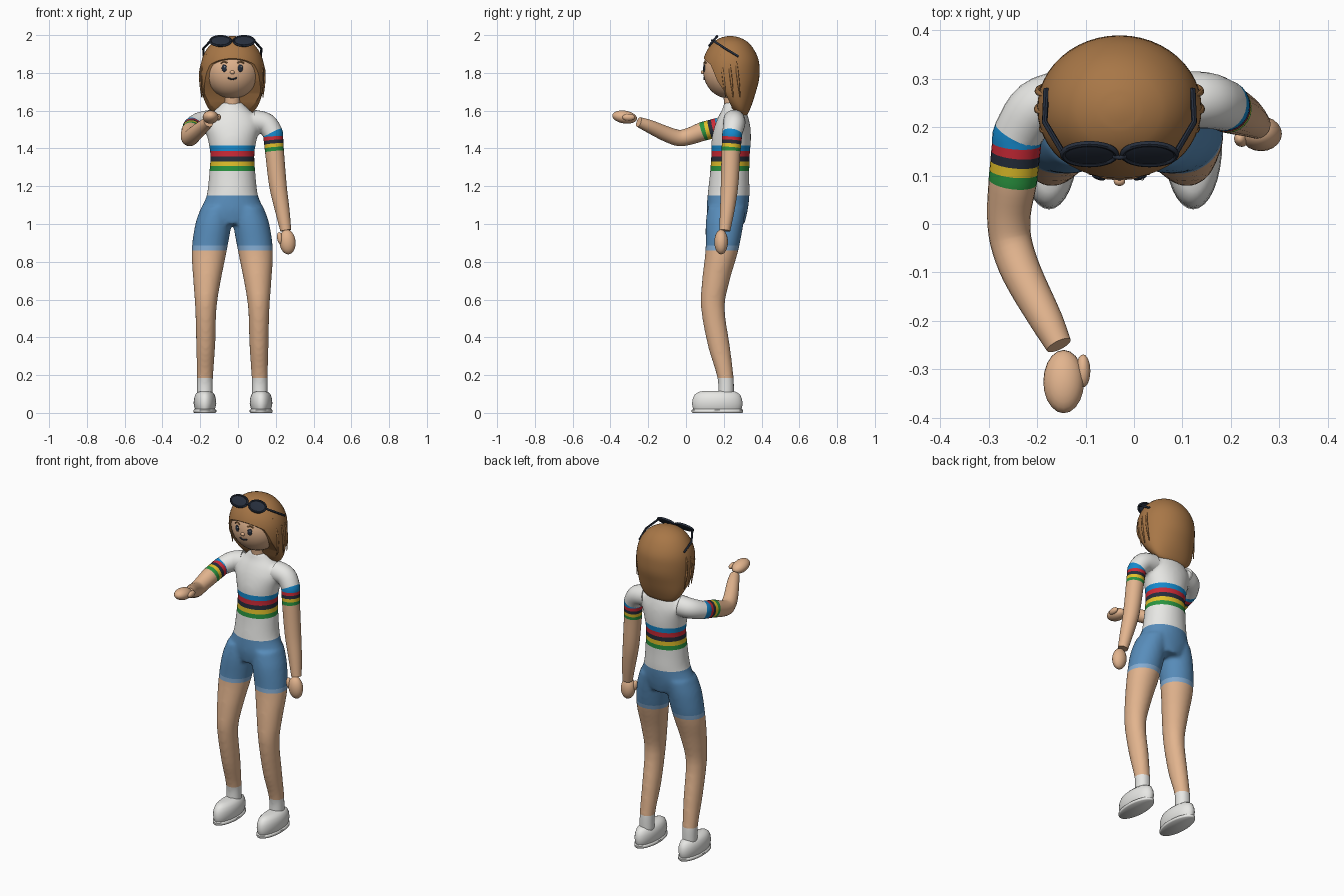
import bpy, bmesh, math
from mathutils import Vector, Matrix, Euler

if "Cube" in bpy.data.objects:
    bpy.data.objects.remove(bpy.data.objects["Cube"])

CX = -0.03                       # the figure's own centre line


def mat(name, r, g, b):
    lin = [((c / 255 + 0.055) / 1.055) ** 2.4 for c in (r, g, b)]
    m = bpy.data.materials.new(name)
    m.diffuse_color = (*lin, 1)
    m.use_nodes = True
    m.node_tree.nodes["Principled BSDF"].inputs["Base Color"].default_value = m.diffuse_color
    return m


SKIN = mat("skin", 226, 180, 142)
HAIR = mat("hair_brown", 168, 119, 71)
WHITE = mat("white", 232, 232, 229)
SHORTS = mat("shorts_blue", 88, 141, 187)
HEM = mat("hem_light_blue", 132, 172, 210)
BLUE = mat("stripe_blue", 22, 138, 205)
RED = mat("stripe_red", 205, 42, 55)
DARK = mat("dark_navy", 38, 46, 60)
YELLOW = mat("stripe_yellow", 226, 192, 42)
GREEN = mat("stripe_green", 42, 148, 64)


def finish(name, bm, mats, angle=45):
    bmesh.ops.recalc_face_normals(bm, faces=bm.faces[:])
    me = bpy.data.meshes.new(name)
    bm.to_mesh(me)
    bm.free()
    for m in mats:
        me.materials.append(m)
    me.shade_smooth()
    me.set_sharp_from_angle(angle=math.radians(angle))
    ob = bpy.data.objects.new(name, me)
    bpy.context.scene.collection.objects.link(ob)
    return ob


def bake(ob):
    """Return a bmesh of the object with modifiers applied, and remove the object."""
    bpy.context.view_layer.update()
    dg = bpy.context.evaluated_depsgraph_get()
    me = bpy.data.meshes.new_from_object(ob.evaluated_get(dg))
    bm = bmesh.new()
    bm.from_mesh(me)
    bpy.data.objects.remove(ob)
    return bm


def skin(bm, rings, idx=None):
    """Bridge rings of points and cap both ends; idx gives a material per span."""
    vs = [[bm.verts.new(p) for p in r] for r in rings]
    n = len(vs[0])
    for i in range(len(vs) - 1):
        for j in range(n):
            k = (j + 1) % n
            f = bm.faces.new((vs[i][j], vs[i][k], vs[i + 1][k], vs[i + 1][j]))
            f.material_index = idx[i] if idx else 0
    for r, m in ((vs[0], 0), (vs[-1], -1)):
        bm.faces.new(r).material_index = idx[m] if idx else 0


def spline(rows, n):
    """Smooth curve through rows (x, y, z, radii), n steps per span."""
    P = [Vector(r) for r in rows]
    t = [0.0]
    for a, b in zip(P, P[1:]):
        t.append(t[-1] + (b.xyz - a.xyz).length if len(a) == 4 else
                 t[-1] + (Vector(b[:3]) - Vector(a[:3])).length)
    last = len(P) - 1
    T = [(P[min(i + 1, last)] - P[max(i - 1, 0)]) / (t[min(i + 1, last)] - t[max(i - 1, 0)])
         for i in range(last + 1)]
    out = [P[0]]
    for i in range(last):
        h = t[i + 1] - t[i]
        for k in range(1, n + 1):
            s = k / n
            out.append(P[i] * (2 * s**3 - 3 * s**2 + 1) + T[i] * (h * (s**3 - 2 * s**2 + s))
                       + P[i + 1] * (3 * s**2 - 2 * s**3) + T[i + 1] * (h * (s**3 - s**2)))
    return out


def circle(c, u, v, sides):
    return [c + u * math.cos(2 * math.pi * j / sides) + v * math.sin(2 * math.pi * j / sides)
            for j in range(sides)]


def loft(bm, rows, n=4, sides=32):
    """Stack of level ellipses (x, y, z, rx, ry)."""
    skin(bm, [circle(Vector(p[:3]), Vector((p[3], 0, 0)), Vector((0, p[4], 0)), sides)
              for p in spline(rows, n)])


def tube(bm, rows, n=4, sides=20, ref=(0, 0, 1), idx=None):
    """Round tube along a path (x, y, z, r)."""
    pts = spline(rows, n)
    cs = [Vector(p[:3]) for p in pts]
    rings = []
    for i, p in enumerate(pts):
        d = (cs[min(i + 1, len(cs) - 1)] - cs[max(i - 1, 0)]).normalized()
        u = d.cross(Vector(ref)).normalized()
        rings.append(circle(cs[i], u * p[3], d.cross(u) * p[3], sides))
    skin(bm, rings, [m for m in idx for _ in range(n)] if idx else None)


def ball(bm, loc, size, rot=(0, 0, 0), seg=20):
    bmesh.ops.create_uvsphere(bm, u_segments=seg, v_segments=seg // 2 + 2, radius=1,
                              matrix=Matrix.LocRotScale(Vector(loc), Euler(rot), Vector(size)))


# Arm paths: shoulder, stripe start (third), stripe end (fourth), elbow, wrist
arms = {
    "left_arm": ([(.08, .255, 1.545, .06), (.147, .255, 1.53, .058), (.185, .245, 1.48, .053),
                  (.193, .238, 1.385, .05), (.212, .23, 1.2, .046), (.235, .218, 1.07, .038),
                  (.253, .205, .965, .029)], (0, 1, 0)),
    "right_arm": ([(-.14, .26, 1.545, .06), (-.2, .24, 1.535, .057), (-.24, .185, 1.515, .051),
                   (-.25, .088, 1.49, .05), (-.258, .02, 1.465, .045), (-.254, -.035, 1.455, .043),
                   (-.232, -.1, 1.475, .041), (-.18, -.2, 1.52, .034),
                   (-.155, -.25, 1.54, .027)], (0, 0, 1)),
}
for name, (a, ref) in arms.items():
    stripes = [tuple(Vector(a[2]).lerp(Vector(a[3]), k / 5)) for k in range(1, 5)]
    rows = a[:3] + stripes + a[3:]
    idx = [0, 0, 1, 2, 3, 4, 5] + [6] * (len(a) - 4)
    bm = bmesh.new()
    tube(bm, rows, 4, 24, ref, idx)
    finish(name, bm, [WHITE, BLUE, RED, DARK, YELLOW, GREEN, SKIN])

# Body: torso, legs and shoulder stubs fused into one skin, then banded by height
bm = bmesh.new()
loft(bm, [(CX, .215, 1.0, .11, .095), (CX, .218, 1.07, .162, .108), (CX, .225, 1.15, .136, .111),
          (CX, .23, 1.25, .124, .105), (CX, .236, 1.37, .117, .102), (CX, .24, 1.45, .13, .104),
          (CX, .246, 1.52, .145, .094), (CX, .25, 1.57, .125, .078), (CX, .253, 1.61, .085, .06),
          (CX, .25, 1.645, .052, .047)])
for s in (-1, 1):
    loft(bm, [(CX + s * o, y, z, rx, ry) for o, y, z, rx, ry in (
        (.145, .212, .08, .043, .043), (.145, .21, .18, .043, .043), (.141, .175, .35, .05, .058),
        (.14, .142, .56, .057, .063), (.134, .158, .7, .073, .073), (.122, .19, .86, .093, .087),
        (.1, .204, 1.0, .096, .1), (.08, .215, 1.09, .085, .1))])
for a, ref in arms.values():
    tube(bm, [(x, y, z, r - .003) for x, y, z, r in a[:3]], 4, 20, ref)
raw = finish("body_raw", bm, [])
m = raw.modifiers.new("fuse", 'REMESH')
m.mode, m.voxel_size = 'VOXEL', 0.01
m = raw.modifiers.new("relax", 'SMOOTH')
m.factor, m.iterations = 0.5, 8
bm = bake(raw)
bands = [(.185, WHITE), (.86, SKIN), (.885, HEM), (1.15, SHORTS), (1.28, WHITE), (1.306, GREEN),
         (1.332, YELLOW), (1.358, DARK), (1.386, RED), (1.416, BLUE), (9, WHITE)]
for z, _ in bands[:-1]:
    bmesh.ops.bisect_plane(bm, geom=bm.verts[:] + bm.edges[:] + bm.faces[:], dist=1e-5,
                           plane_co=(0, 0, z), plane_no=(0, 0, 1))
for f in bm.faces:
    h = f.calc_center_median().z
    f.material_index = next(i for i, b in enumerate(bands) if h < b[0])
finish("body", bm, [b[1] for b in bands], 60)

# Hands with thumbs
bm = bmesh.new()
ball(bm, (.262, .186, .905), (.043, .036, .066), (0, -.1, 0))
ball(bm, (.222, .176, .925), (.015, .017, .032), (0, -.15, 0))
finish("left_hand", bm, [SKIN])
bm = bmesh.new()
ball(bm, (-.145, -.325, 1.566), (.042, .066, .034), (-.15, 0, 0))
ball(bm, (-.105, -.303, 1.565), (.015, .034, .018))
finish("right_hand", bm, [SKIN])

# Shoes: sole lip and rounded upper
for side, x in (("right", -.175), ("left", .122)):
    bm = bmesh.new()
    loft(bm, [(x, .166, z, rx, ry) for z, rx, ry in (
        (0, .056, .132), (.004, .06, .136), (.016, .06, .136), (.02, .053, .128), (.03, .056, .131),
        (.05, .06, .134), (.075, .058, .13), (.097, .051, .12), (.111, .038, .1), (.117, .02, .07))], 1)
    finish(side + "_shoe", bm, [WHITE], 60)

# Neck and head
bm = bmesh.new()
tube(bm, [(CX, .25, 1.58, .046), (CX, .245, 1.65, .044), (CX, .235, 1.74, .046)], ref=(0, 1, 0))
finish("neck", bm, [SKIN])
bm = bmesh.new()
ball(bm, (CX, .225, 1.815), (.148, .135, .15), seg=36)
finish("head", bm, [SKIN])


def face_y(dx, z):
    return .225 - .135 * math.sqrt(1 - (dx / .148) ** 2 - ((z - 1.815) / .15) ** 2)


# Face details
eyes, glints, brows = bmesh.new(), bmesh.new(), bmesh.new()
for s in (-1, 1):
    dx = s * .043
    ball(eyes, (CX + dx, face_y(dx, 1.825), 1.825), (.014, .005, .02), (0, 0, s * .3))
    ball(glints, (CX + dx + .004, face_y(dx, 1.832) - .004, 1.832), (.004, .003, .005), seg=10)
    tube(brows, [(CX + s * d, face_y(d, z) - .001, z, .004)
                 for d, z in ((.027, 1.853), (.045, 1.859), (.062, 1.851))], 3, 8)
finish("eyes", eyes, [DARK])
finish("eye_glints", glints, [WHITE])
finish("eyebrows", brows, [HAIR])
bm = bmesh.new()
ball(bm, (CX, face_y(0, 1.803) - .002, 1.803), (.012, .01, .01))
finish("nose", bm, [SKIN])
bm = bmesh.new()
tube(bm, [(CX + d, face_y(d, z) - .001, z, .004)
          for d, z in ((-.024, 1.774), (0, 1.766), (.024, 1.774))], 4, 8)
finish("mouth", bm, [DARK])

# Hair: rounded shell, carved away in front of the face and neck
bm = bmesh.new()
loft(bm, [(CX, y, z, rx, ry) for y, z, rx, ry in (
    (.235, 1.995, .012, .011), (.235, 1.988, .05, .046), (.236, 1.964, .1, .09),
    (.237, 1.92, .139, .125), (.238, 1.87, .161, .146), (.238, 1.82, .169, .151),
    (.24, 1.76, .168, .146), (.25, 1.70, .161, .12), (.27, 1.65, .146, .085),
    (.285, 1.61, .125, .055), (.295, 1.582, .095, .032), (.3, 1.57, .06, .016))], 3, 48)
hair = finish("hair_raw", bm, [])
bm = bmesh.new()
profile = [(.07, 1.897), (.13, 1.845), (.165, 1.76), (.21, 1.69), (.25, 1.6), (.26, 1.5),
           (-.1, 1.5), (-.1, 1.897)]
skin(bm, [[Vector((x, y, z)) for y, z in profile] for x in (-.4, .4)])
cutter = finish("hair_cutter", bm, [])
cutter.hide_render = True
m = hair.modifiers.new("face_opening", 'BOOLEAN')
m.operation, m.solver, m.object = 'DIFFERENCE', 'EXACT', cutter
bm = bake(hair)
bpy.data.objects.remove(cutter)
for f in bm.faces:
    f.material_index = 0
finish("hair", bm, [HAIR], 40)

# Loose strands at the sides
bm = bmesh.new()
for s in (-1, 1):
    for y, k in ((.185, .94), (.225, 1), (.262, .99)):
        tube(bm, [(CX + s * d * k, y + e, z, r) for d, e, z, r in (
            (.146, 0, 1.9, .002), (.168, .008, 1.82, .006), (.169, .016, 1.75, .006),
            (.162, .025, 1.67, .002))], 3, 8, (0, 1, 0))
finish("hair_strands", bm, [HAIR])

# Sunglasses pushed up on the head
tilt = .876
up, out = Vector((0, math.cos(tilt), math.sin(tilt))), Vector((0, -math.sin(tilt), math.cos(tilt)))
lenses, frame = bmesh.new(), bmesh.new()
for s in (-1, 1):
    c = Vector((CX + s * .062, .144, 1.969))
    ball(lenses, c, (.056, .034, .006), (tilt, 0, 0), 24)
    rim = [c + Vector((.055, 0, 0)) * math.cos(a) + up * (.033 * math.sin(a))
           for a in (2 * math.pi * k / 28 for k in range(29))]
    tube(frame, [(*p, .006) for p in rim], 1, 8, out)
    tube(frame, [(CX + s * d, y, z, .006) for d, y, z in (
        (.117, .148, 1.968), (.154, .21, 1.928), (.151, .278, 1.887))], 1, 8)
tube(frame, [(CX - .012, .14, 1.966, .005), (CX, .137, 1.972, .005), (CX + .012, .14, 1.966, .005)], 2, 8)
finish("sunglass_lenses", lenses, [DARK])
finish("sunglass_frame", frame, [DARK])
